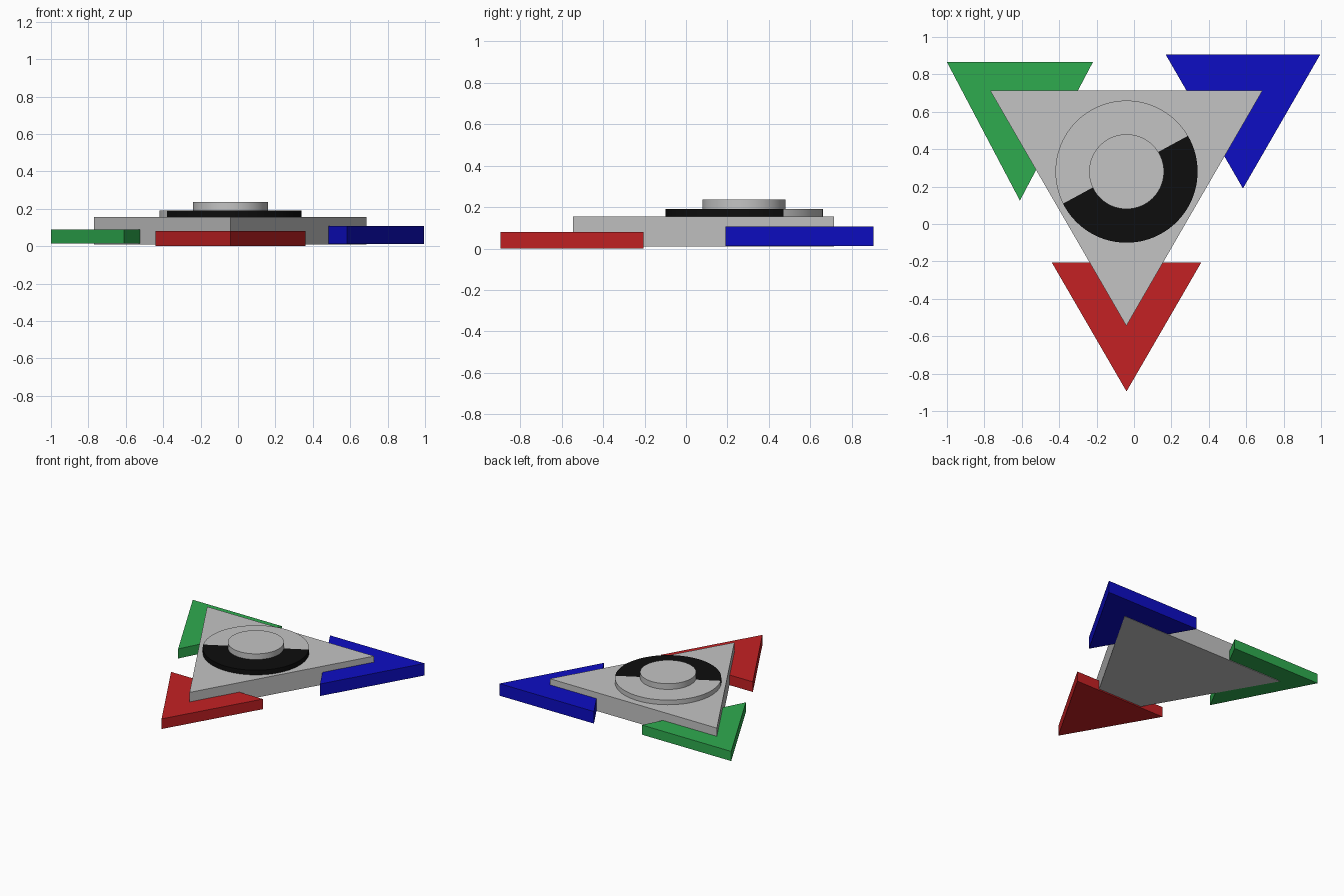
import bpy, bmesh, math
from mathutils import Vector

if "Cube" in bpy.data.objects:
    bpy.data.objects.remove(bpy.data.objects["Cube"])


def material(name, rgb):
    m = bpy.data.materials.new(name)
    m.diffuse_color = (*rgb, 1)
    m.use_nodes = True
    m.node_tree.nodes["Principled BSDF"].inputs["Base Color"].default_value = m.diffuse_color
    return m


GREY = material("light grey", (0.55, 0.55, 0.55))
BLACK = material("black", (0.004, 0.004, 0.004))
RED = material("red", (0.55, 0.015, 0.017))
GREEN = material("green", (0.028, 0.41, 0.078))
BLUE = material("blue", (0.004, 0.004, 0.55))


def finish(name, bm, *mats):
    mesh = bpy.data.meshes.new(name)
    bmesh.ops.recalc_face_normals(bm, faces=bm.faces[:])
    bm.to_mesh(mesh)
    bm.free()
    ob = bpy.data.objects.new(name, mesh)
    bpy.context.collection.objects.link(ob)
    for m in mats:
        mesh.materials.append(m)
    return ob


def triangle_plate(name, x0, x1, back, tip, z0, z1, mat):
    """Triangular slab with a straight back edge and its tip to the front."""
    bm = bmesh.new()
    pts = [(x0, back), ((x0 + x1) / 2, tip), (x1, back)]
    face = bm.faces.new([bm.verts.new((x, y, z0)) for x, y in pts])
    ext = bmesh.ops.extrude_face_region(bm, geom=[face], use_keep_orig=True)
    top = [g for g in ext["geom"] if isinstance(g, bmesh.types.BMVert)]
    bmesh.ops.translate(bm, verts=top, vec=(0, 0, z1 - z0))
    return finish(name, bm, mat)


def disc(name, radius, z0, z1, split=None):
    """Round slab; split is a (point, normal) line, dark on the normal's side."""
    bm = bmesh.new()
    bmesh.ops.create_cone(bm, cap_ends=True, segments=96, radius1=radius,
                          radius2=radius, depth=z1 - z0)
    bmesh.ops.translate(bm, verts=bm.verts[:], vec=(-0.04, 0.28, (z0 + z1) / 2))
    if split:
        point, normal = split
        bmesh.ops.bisect_plane(bm, geom=bm.verts[:] + bm.edges[:] + bm.faces[:],
                               plane_co=point, plane_no=normal)
        for f in bm.faces:
            f.material_index = int((f.calc_center_median() - point).dot(normal) > 0)
    ob = finish(name, bm, GREY, BLACK)
    bpy.ops.object.select_all(action='DESELECT')
    bpy.context.view_layer.objects.active = ob
    ob.select_set(True)
    bpy.ops.object.shade_smooth_by_angle(angle=math.radians(30))
    return ob


# Corner plates tucked around the central body
triangle_plate("front_corner_plate", -0.44, 0.36, -0.205, -0.895, 0.0, 0.08, RED)
triangle_plate("left_corner_plate", -1.0, -0.22, 0.865, 0.125, 0.014, 0.09, GREEN)
triangle_plate("right_corner_plate", 0.17, 0.995, 0.905, 0.19, 0.012, 0.107, BLUE)

# Central triangular body
triangle_plate("body", -0.77, 0.688, 0.715, -0.545, 0.01, 0.155, GREY)

# Two-tone dial and raised hub
a = math.radians(28.5)
disc("dial", 0.38, 0.15, 0.192,
     (Vector((-0.04, 0.293, 0)), Vector((math.sin(a), -math.cos(a), 0))))
disc("hub", 0.2, 0.185, 0.237)
